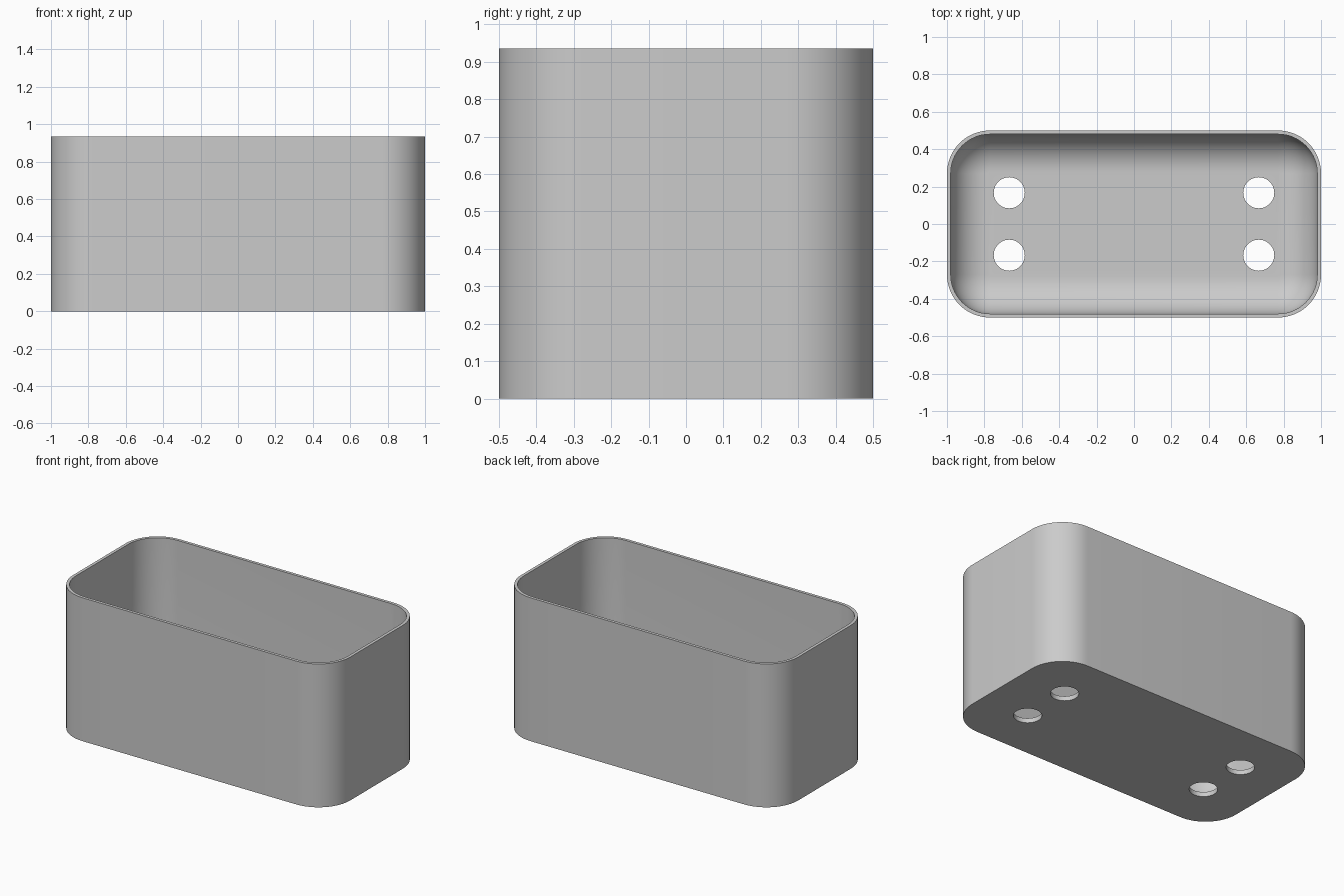
import bpy, bmesh
from math import sin, cos, pi, radians

LENGTH, WIDTH, HEIGHT = 2.0, 1.0, 0.935
CORNER, WALL, FLOOR, FILLET = 0.23, 0.02, 0.03, 0.2
HOLE_RADIUS, HOLE_X, HOLE_Y = 0.083, 0.667, 0.167
CORNER_STEPS, FILLET_STEPS = 16, 14

cube = bpy.data.objects.get("Cube")
if cube:
    bpy.data.objects.remove(cube, do_unlink=True)

grey = bpy.data.materials.new("grey plastic")
grey.use_nodes = True
colour = (0.6, 0.6, 0.6, 1)
grey.diffuse_color = colour
grey.node_tree.nodes["Principled BSDF"].inputs["Base Color"].default_value = colour


def make_object(name, bm):
    mesh = bpy.data.meshes.new(name)
    bm.to_mesh(mesh)
    bm.free()
    mesh.materials.append(grey)
    obj = bpy.data.objects.new(name, mesh)
    bpy.context.collection.objects.link(obj)
    return obj


def rounded_ring(bm, inset, z):
    """Rounded rectangle of vertices, shrunk by inset."""
    r = CORNER - inset
    cx, cy = LENGTH / 2 - CORNER, WIDTH / 2 - CORNER
    ring = []
    for quarter, (sx, sy) in enumerate([(1, 1), (-1, 1), (-1, -1), (1, -1)]):
        for i in range(CORNER_STEPS + 1):
            a = (quarter + i / CORNER_STEPS) * pi / 2
            ring.append(bm.verts.new((sx * cx + r * cos(a), sy * cy + r * sin(a), z)))
    return ring


# Tub: outer wall, rim, inner wall, rounded inner edge, floor
profile = [(0, 0), (0, HEIGHT), (WALL, HEIGHT)]
for i in range(FILLET_STEPS + 1):
    a = i / FILLET_STEPS * pi / 2
    profile.append((WALL + FILLET * (1 - cos(a)), FLOOR + FILLET * (1 - sin(a))))

bm = bmesh.new()
rings = [rounded_ring(bm, inset, z) for inset, z in profile]
for low, high in zip(rings, rings[1:]):
    for i in range(len(low)):
        j = (i + 1) % len(low)
        bm.faces.new((low[i], low[j], high[j], high[i]))
bm.faces.new(rings[0][::-1])
bm.faces.new(rings[-1])
bmesh.ops.recalc_face_normals(bm, faces=bm.faces)
tub = make_object("tub", bm)

# Four drain holes through the floor
bm = bmesh.new()
for sx in (-1, 1):
    for sy in (-1, 1):
        drill = bmesh.ops.create_cone(bm, cap_ends=True, segments=48, radius1=HOLE_RADIUS,
                                      radius2=HOLE_RADIUS, depth=0.2)
        bmesh.ops.translate(bm, verts=drill["verts"], vec=(sx * HOLE_X, sy * HOLE_Y, 0))
cutter = make_object("hole_cutter", bm)
cutter.hide_render = True

cut = tub.modifiers.new("drain holes", 'BOOLEAN')
cut.operation = 'DIFFERENCE'
cut.solver = 'EXACT'
cut.object = cutter

for obj in bpy.context.selected_objects:
    obj.select_set(False)
tub.select_set(True)
bpy.context.view_layer.objects.active = tub
bpy.ops.object.modifier_apply(modifier=cut.name)
bpy.data.objects.remove(cutter, do_unlink=True)
bpy.ops.object.shade_smooth_by_angle(angle=radians(35))
